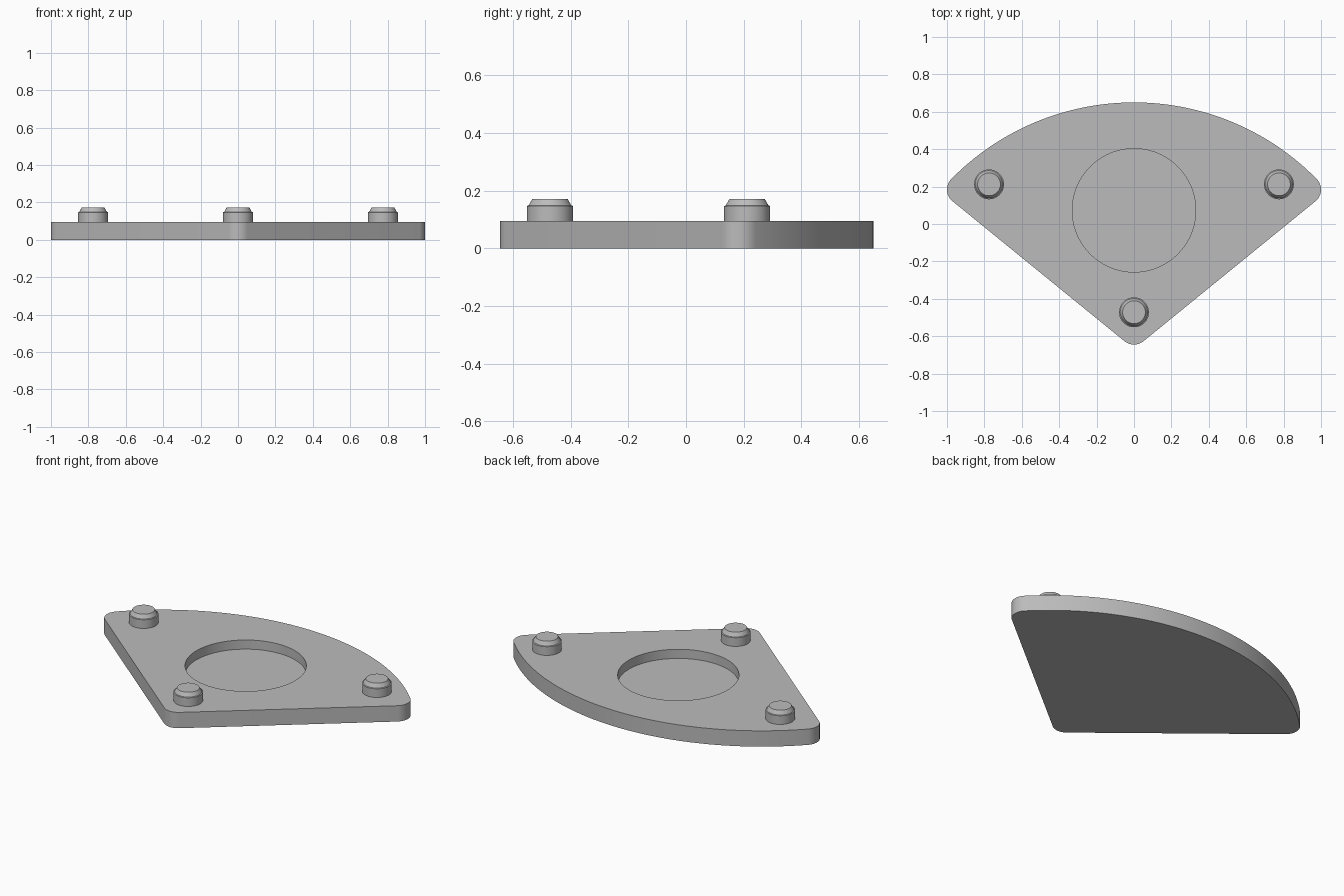
import bpy, bmesh, math

if "Cube" in bpy.data.objects:
    bpy.data.objects.remove(bpy.data.objects["Cube"])

grey = bpy.data.materials.new("grey")
grey.diffuse_color = (0.5, 0.5, 0.5, 1)
grey.use_nodes = True
grey.node_tree.nodes["Principled BSDF"].inputs["Base Color"].default_value = grey.diffuse_color

PLATE_H, FLOOR_H = 0.095, 0.04
CIRCLE, RECESS_R = (0.0, 0.073), 0.33


def finish(name, bm):
    bmesh.ops.recalc_face_normals(bm, faces=bm.faces[:])
    mesh = bpy.data.meshes.new(name)
    bm.to_mesh(mesh)
    bm.free()
    mesh.materials.append(grey)
    ob = bpy.data.objects.new(name, mesh)
    bpy.context.collection.objects.link(ob)
    return ob


def smooth(ob):
    bpy.ops.object.select_all(action='DESELECT')
    ob.select_set(True)
    bpy.context.view_layer.objects.active = ob
    bpy.ops.object.shade_smooth_by_angle(angle=math.radians(25))


def arc(cx, cy, r, a0, a1, n):
    return [(cx + r * math.cos(a0 + (a1 - a0) * i / n),
             cy + r * math.sin(a0 + (a1 - a0) * i / n)) for i in range(n + 1)]


def prism(name, outline, z0, z1):
    bm = bmesh.new()
    face = bm.faces.new([bm.verts.new((x, y, z0)) for x, y in outline])
    new = bmesh.ops.extrude_face_region(bm, geom=[face])["geom"]
    verts = [v for v in new if isinstance(v, bmesh.types.BMVert)]
    bmesh.ops.translate(bm, verts=verts, vec=(0, 0, z1 - z0))
    return finish(name, bm)


# Fan-shaped plate: straight sides, rounded corners, large back arc
R, r, slope, apex = 1.37, 0.08, math.atan(0.814), -0.668
arc_y = 0.65 - R
tip_y = apex + r / math.cos(slope)
# side corner centre: on the offset side line, tangent to the back arc
m, d = math.tan(slope), tip_y - arc_y
qa, qb, qc = 1 + m * m, 2 * m * d, d * d - (R - r) ** 2
cx = (-qb + math.sqrt(qb * qb - 4 * qa * qc)) / (2 * qa)
cy = tip_y + m * cx
t = math.atan2(cy - arc_y, cx)
side = slope - math.pi / 2
right = arc(cx, cy, r, side, t, 14)
back = arc(0, arc_y, R, t, math.pi - t, 64)[1:-1]
left = [(-x, y) for x, y in reversed(right)]
tip = arc(0, tip_y, r, -math.pi - side, side, 12)
plate = prism("plate", right + back + left + tip, 0, PLATE_H)

# Round recess cut into the top
cutter = prism("recess_cutter", arc(*CIRCLE, RECESS_R, 0, math.tau, 96)[:-1], FLOOR_H, 0.3)
cut = plate.modifiers.new("recess", 'BOOLEAN')
cut.operation, cut.solver, cut.object = 'DIFFERENCE', 'EXACT', cutter
bpy.context.view_layer.objects.active = plate
bpy.ops.object.modifier_apply(modifier=cut.name)
bpy.data.objects.remove(cutter)
smooth(plate)

# Studs with a shoulder and chamfered cap
STUD = [(0.08, PLATE_H - 0.005), (0.08, 0.147), (0.074, 0.149), (0.061, 0.172)]
for name, x, y in (("front_stud", 0, -0.472), ("left_stud", -0.775, 0.212),
                   ("right_stud", 0.775, 0.212)):
    bm = bmesh.new()
    rings = [[bm.verts.new((x + px, y + py, z)) for px, py in arc(0, 0, rad, 0, math.tau, 48)[:-1]]
             for rad, z in STUD]
    for a, b in zip(rings, rings[1:]):
        for i in range(48):
            j = (i + 1) % 48
            bm.faces.new((a[i], a[j], b[j], b[i]))
    bm.faces.new(rings[0])
    bm.faces.new(rings[-1])
    smooth(finish(name, bm))
